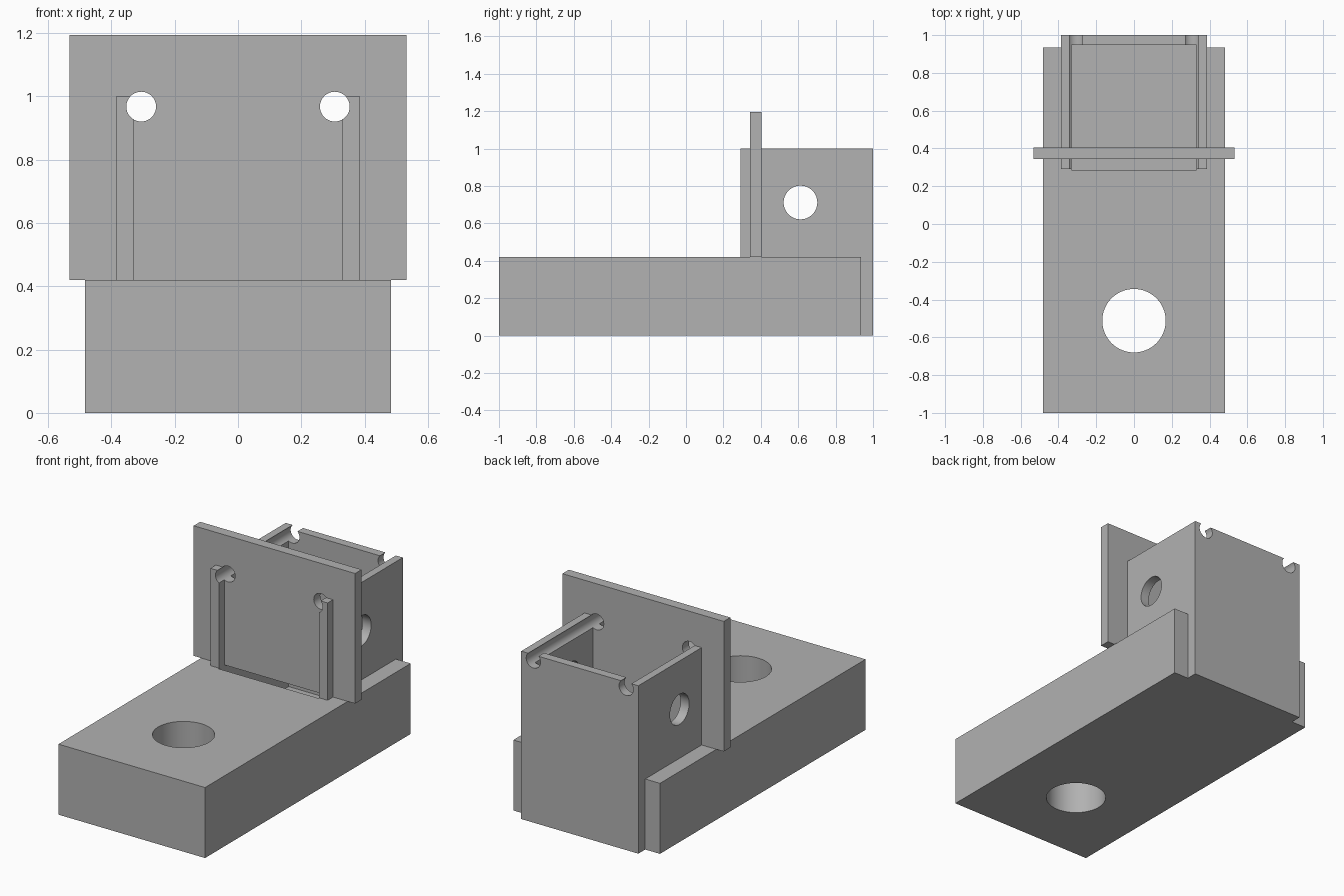
import bpy
import math
from mathutils import Vector

if "Cube" in bpy.data.objects:
    bpy.data.objects.remove(bpy.data.objects["Cube"], do_unlink=True)

# Single grey finish
grey = bpy.data.materials.new("plain_grey")
grey.use_nodes = True
colour = (0.445, 0.445, 0.445, 1)
grey.diffuse_color = colour
grey.node_tree.nodes["Principled BSDF"].inputs["Base Color"].default_value = colour


def box(name, low, high):
    low, high = Vector(low), Vector(high)
    bpy.ops.mesh.primitive_cube_add(size=1, location=(low + high) / 2)
    ob = bpy.context.object
    ob.name = name
    ob.scale = high - low
    bpy.ops.object.transform_apply(location=True, rotation=True, scale=True)
    ob.data.materials.append(grey)
    return ob


def rod(name, centre, radius, length, rotation=(0, 0, 0)):
    bpy.ops.mesh.primitive_cylinder_add(vertices=64, radius=radius, depth=length,
                                        location=centre, rotation=rotation)
    ob = bpy.context.object
    ob.name = name
    bpy.ops.object.transform_apply(location=True, rotation=True, scale=True)
    ob.data.materials.append(grey)
    return ob


def combine(target, tool, operation):
    bpy.context.view_layer.objects.active = target
    mod = target.modifiers.new(operation.lower(), 'BOOLEAN')
    mod.operation = operation
    mod.solver = 'EXACT'
    mod.object = tool
    bpy.ops.object.modifier_apply(modifier=mod.name)
    bpy.data.objects.remove(tool, do_unlink=True)


quarter = math.pi / 2

# Base slab with the rear housing block
bracket = box("bracket_body", (-0.483, -1, 0), (0.483, 0.935, 0.42))
combine(bracket, box("housing", (-0.386, 0.292, 0), (0.386, 1, 1)), 'UNION')

# Deep pocket, open at the top and front above the slab
combine(bracket, box("pocket", (-0.33, 0.285, 0.06), (0.33, 0.948, 1.2)), 'DIFFERENCE')

# Upright front plate crossing the housing walls
combine(bracket, box("front_plate", (-0.532, 0.343, 0.42), (0.532, 0.404, 1.195)), 'UNION')

# Mounting hole, cross hole and the two lengthwise pin holes
combine(bracket, rod("mounting_hole", (0, -0.512, 0.2), 0.168, 1), 'DIFFERENCE')
combine(bracket, rod("cross_hole", (0, 0.612, 0.712), 0.09, 2, (0, quarter, 0)), 'DIFFERENCE')
for side in (-1, 1):
    pin = rod("pin_hole", (side * 0.306, 0.6, 0.968), 0.047, 2, (quarter, 0, 0))
    combine(bracket, pin, 'DIFFERENCE')

# Smooth bores with crisp edges
bpy.ops.object.select_all(action='DESELECT')
bracket.select_set(True)
bpy.context.view_layer.objects.active = bracket
bpy.ops.object.shade_smooth_by_angle(angle=math.radians(30))
